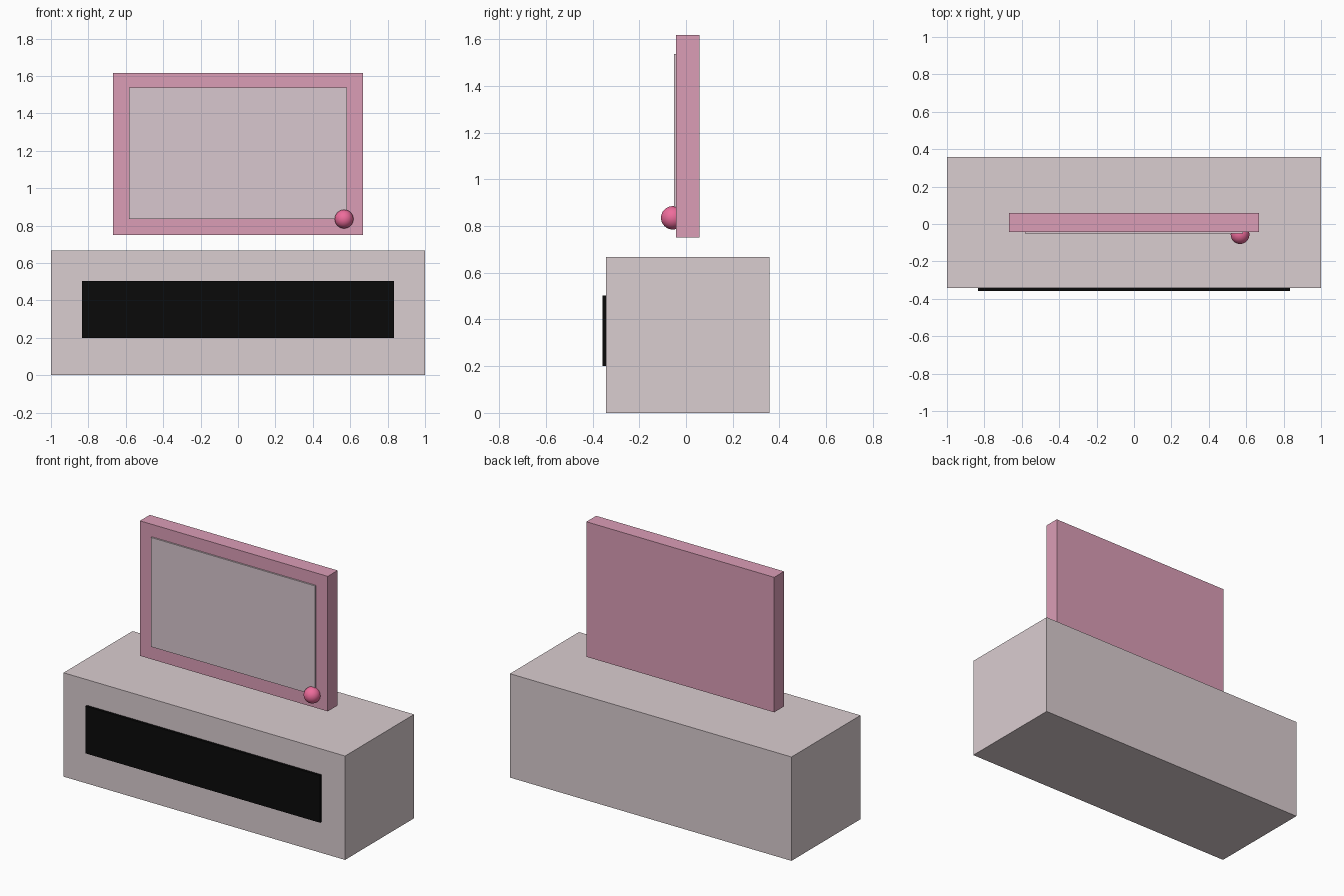
import bpy

if "Cube" in bpy.data.objects:
    bpy.data.objects.remove(bpy.data.objects["Cube"])


def material(name, rgb):
    m = bpy.data.materials.new(name)
    m.diffuse_color = (*rgb, 1.0)
    m.use_nodes = True
    m.node_tree.nodes["Principled BSDF"].inputs["Base Color"].default_value = m.diffuse_color
    return m


def box(name, x, y, z, mat):
    """Box from (min, max) extents on each axis."""
    spans = (x, y, z)
    bpy.ops.mesh.primitive_cube_add(size=1, location=[(a + b) / 2 for a, b in spans])
    obj = bpy.context.object
    obj.name = name
    obj.scale = [b - a for a, b in spans]
    bpy.ops.object.transform_apply(location=False, rotation=False, scale=True)
    obj.data.materials.append(mat)
    return obj


pale = material("pale_pink_grey", (0.70, 0.61, 0.63))
pink = material("soft_pink", (0.71, 0.34, 0.47))
glass = material("screen_grey", (0.69, 0.57, 0.62))
black = material("black", (0.003, 0.003, 0.003))
rose = material("rose", (0.85, 0.15, 0.33))

# Cabinet with its dark front panel
box("cabinet", (-1, 1), (-0.342, 0.358), (0, 0.667), pale)
box("front_panel", (-0.833, 0.833), (-0.358, -0.342), (0.20, 0.503), black)

# Television hovering just above the cabinet
box("television_body", (-0.667, 0.667), (-0.042, 0.058), (0.75, 1.617), pink)
box("screen", (-0.583, 0.583), (-0.052, -0.035), (0.835, 1.537), glass)

# Round knob at the lower right corner of the screen
bpy.ops.mesh.primitive_uv_sphere_add(segments=32, ring_count=16, radius=0.05,
                                     location=(0.567, -0.057, 0.835))
knob = bpy.context.object
knob.name = "knob"
knob.data.materials.append(rose)
bpy.ops.object.shade_smooth()
